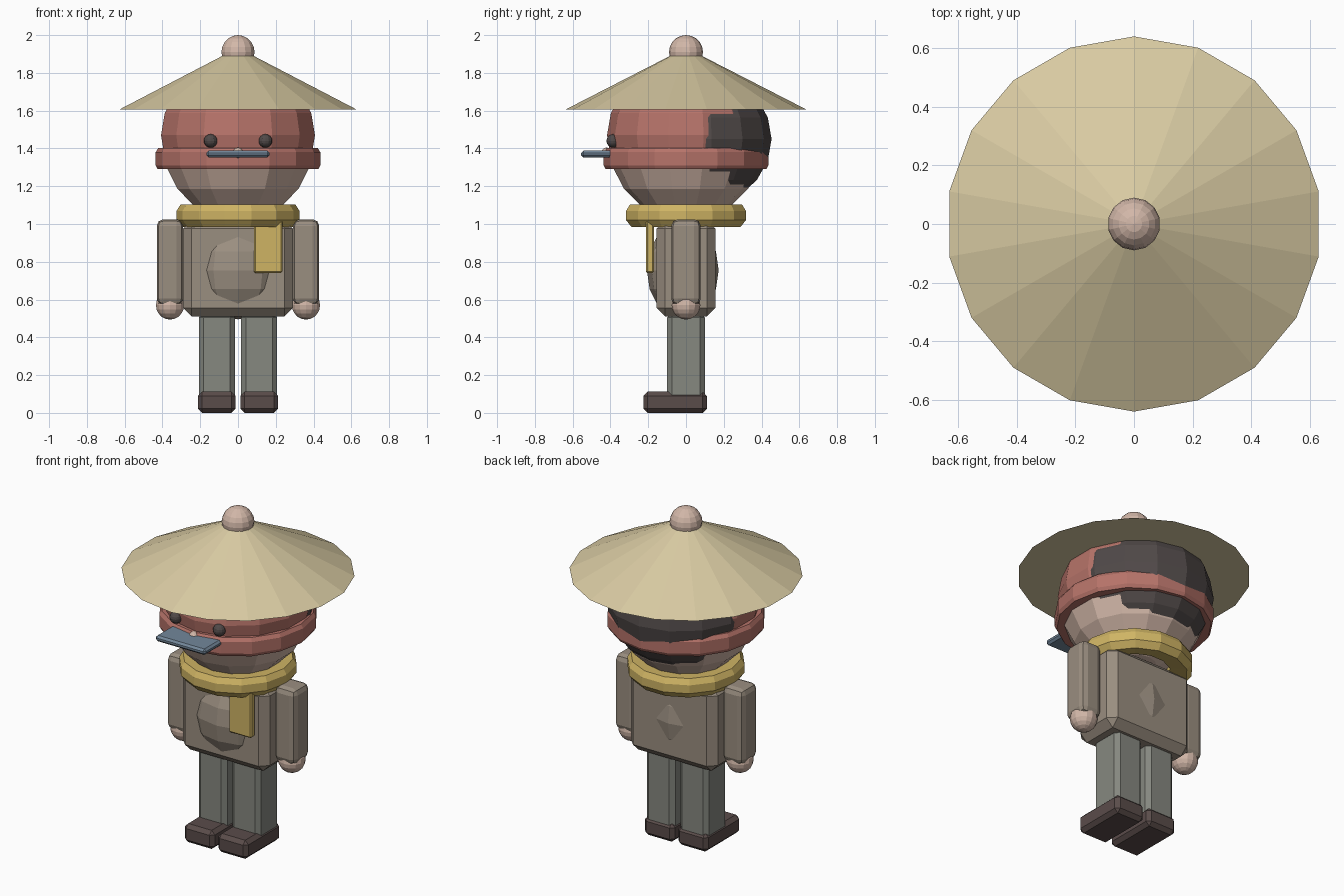
import bpy, bmesh, math
from mathutils import Matrix

if "Cube" in bpy.data.objects:
    bpy.data.objects.remove(bpy.data.objects["Cube"])


def material(name, rgb):
    m = bpy.data.materials.new(name)
    lin = [((c / 255 + 0.055) / 1.055) ** 2.4 for c in rgb]
    m.diffuse_color = (*lin, 1)
    m.use_nodes = True
    m.node_tree.nodes["Principled BSDF"].inputs["Base Color"].default_value = m.diffuse_color
    return m


STRAW = material("straw", (216, 202, 162))
SKIN = material("skin", (210, 183, 168))
RED = material("faded_red", (182, 115, 105))
DARK = material("charcoal", (80, 73, 72))
YELLOW = material("mustard", (207, 180, 100))
CLOTH = material("taupe_cloth", (154, 142, 128))
GREY = material("grey_trousers", (134, 136, 128))
BROWN = material("dark_brown", (90, 76, 74))
BLUE = material("steel_blue", (115, 135, 154))


def finish(name, bm, mat):
    bmesh.ops.recalc_face_normals(bm, faces=bm.faces)
    me = bpy.data.meshes.new(name)
    bm.to_mesh(me)
    bm.free()
    me.materials.append(mat)
    ob = bpy.data.objects.new(name, me)
    bpy.context.collection.objects.link(ob)
    return ob


def box(name, x, y, z, bevel, mat, segments=1):
    """Chamfered box from (min, max) ranges."""
    bm = bmesh.new()
    bmesh.ops.create_cube(bm, size=1)
    for v in bm.verts:
        v.co = [(r[0] + r[1]) / 2 + c * (r[1] - r[0]) for c, r in zip(v.co, (x, y, z))]
    bmesh.ops.bevel(bm, geom=bm.edges[:], offset=bevel, segments=segments,
                    profile=0.5, affect='EDGES')
    return finish(name, bm, mat)


def ball(name, centre, radii, mat, u=16, v=10):
    bm = bmesh.new()
    bmesh.ops.create_uvsphere(bm, u_segments=u, v_segments=v, radius=1,
                              matrix=Matrix.Translation(centre) @ Matrix.Diagonal((*radii, 1)))
    return finish(name, bm, mat)


def lathe(name, profile, sides, mat, start=0.0, closed=False):
    """Turn a (radius, z) profile round the z axis; closed joins last ring to first."""
    bm = bmesh.new()
    rings = []
    for r, z in profile:
        rings.append([bm.verts.new((r * math.cos(start + math.tau * i / sides),
                                    r * math.sin(start + math.tau * i / sides), z))
                      for i in range(sides)])
    pairs = list(zip(rings, rings[1:]))
    if closed:
        pairs.append((rings[-1], rings[0]))
    else:
        bm.faces.new(rings[0])
        bm.faces.new(rings[-1])
    for a, b in pairs:
        for i in range(sides):
            j = (i + 1) % sides
            bm.faces.new((a[i], a[j], b[j], b[i]))
    return finish(name, bm, mat)


# Conical hat with a knob
lathe("hat", [(0.64, 1.605), (0.01, 1.928)], 18, STRAW, math.pi / 2)
ball("hat_knob", (0, 0, 1.91), (0.09, 0.09, 0.09), SKIN, 14, 10)

# Head, cloth wrap, band and hair
ball("head", (0, 0, 1.42), (0.405, 0.405, 0.40), SKIN, 14, 10)
ball("head_wrap", (0, 0, 1.47), (0.418, 0.418, 0.38), RED, 14, 10)
lathe("head_band", [(0.36, 1.29), (0.425, 1.29), (0.436, 1.31), (0.436, 1.38),
                    (0.422, 1.402), (0.36, 1.402)], 16, RED, closed=True)
ball("hair", (0, 0.045, 1.45), (0.408, 0.408, 0.37), DARK, 14, 10)

# Face
ball("nose", (0, -0.42, 1.375), (0.03, 0.03, 0.03), SKIN, 10, 6)
box("mouth_plate", (-0.167, 0.167), (-0.555, -0.39), (1.352, 1.388), 0.012, BLUE)

# Neck scarf with hanging end
lathe("scarf", [(0.20, 1.0), (0.295, 0.983), (0.325, 1.02), (0.325, 1.07),
                (0.305, 1.102), (0.22, 1.10)], 14, YELLOW, closed=True)
box("scarf_end", (0.085, 0.235), (-0.212, -0.17), (0.74, 1.03), 0.008, YELLOW)

# Torso and round belly
box("torso", (-0.29, 0.29), (-0.155, 0.155), (0.51, 1.02), 0.045, CLOTH)
ball("belly", (0, -0.017, 0.755), (0.26, 0.19, 0.26), CLOTH, 12, 8)

# Mirrored limbs and eyes
for side, s in (("left", 1), ("right", -1)):
    def span(a, b):
        return tuple(sorted((s * a, s * b)))
    ball(side + "_eye", (s * 0.145, -0.385, 1.44), (0.036, 0.036, 0.036), DARK, 12, 8)
    box(side + "_arm", span(0.29, 0.43), (-0.078, 0.078), (0.57, 1.025), 0.035, CLOTH, 2)
    ball(side + "_hand", (s * 0.36, 0, 0.57), (0.076, 0.076, 0.076), SKIN, 14, 10)
    box(side + "_leg", span(0.017, 0.207), (-0.10, 0.10), (0.06, 0.53), 0.025, GREY)
    box(side + "_shoe", span(0.012, 0.212), (-0.225, 0.11), (0.0, 0.112), 0.022, BROWN)
